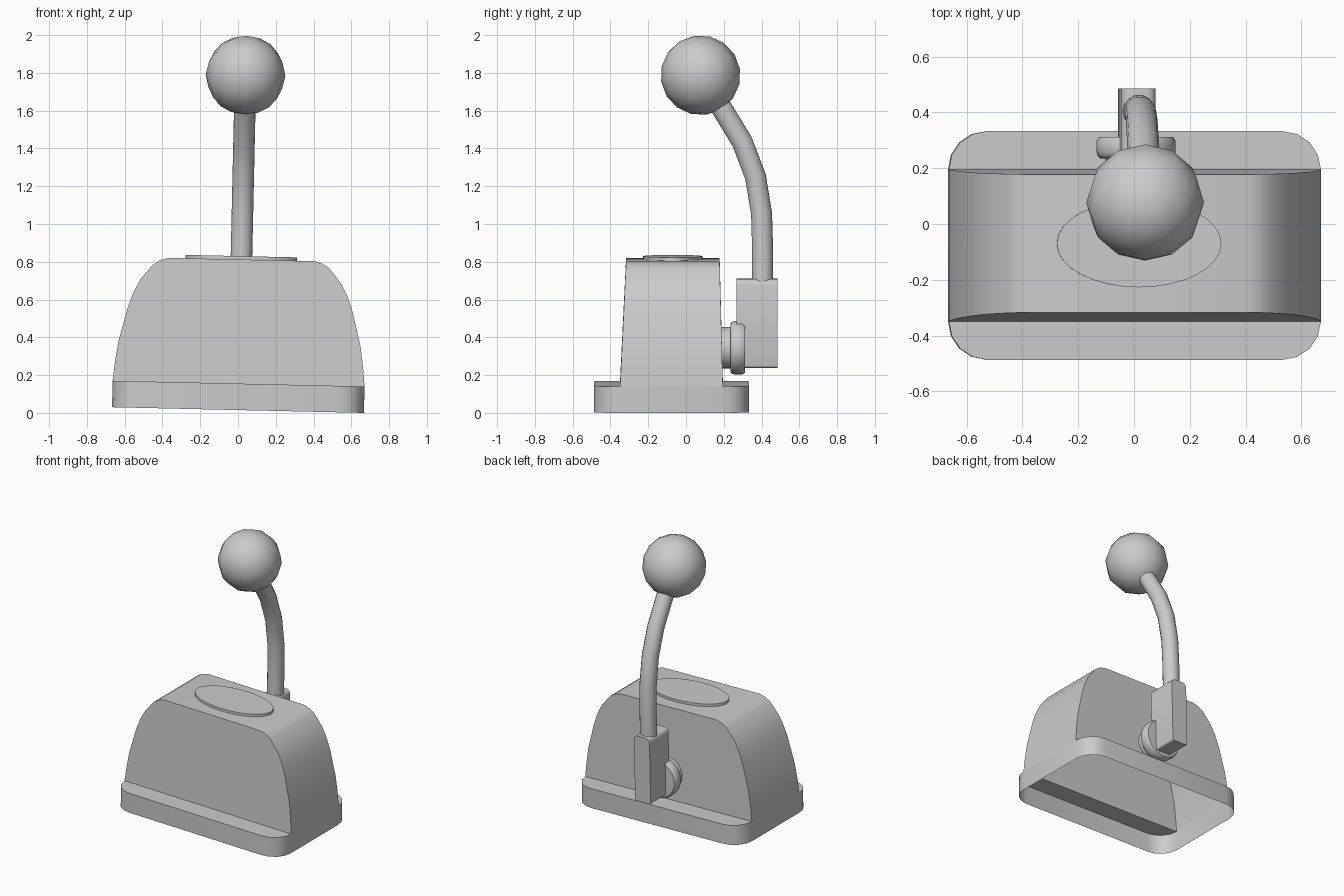
import bpy, bmesh, math
from mathutils import Matrix, Vector

if "Cube" in bpy.data.objects:
    bpy.data.objects.remove(bpy.data.objects["Cube"])

# The whole model leans slightly to the right
TILT = Matrix.Translation((0, 0, 0.015)) @ Matrix.Rotation(0.0225, 4, 'Y')


def finish(bm, name, angle=35):
    bmesh.ops.recalc_face_normals(bm, faces=bm.faces)
    bm.transform(TILT)
    me = bpy.data.meshes.new(name)
    bm.to_mesh(me)
    bm.free()
    ob = bpy.data.objects.new(name, me)
    bpy.context.collection.objects.link(ob)
    bpy.ops.object.select_all(action='DESELECT')
    ob.select_set(True)
    bpy.context.view_layer.objects.active = ob
    bpy.ops.object.shade_smooth_by_angle(angle=math.radians(angle))
    return ob


def loft(name, rings, angle=35):
    """Skin closed rings of points and cap both ends."""
    bm = bmesh.new()
    loops = [[bm.verts.new(p) for p in ring] for ring in rings]
    n = len(loops[0])
    for a, b in zip(loops, loops[1:]):
        for i in range(n):
            j = (i + 1) % n
            bm.faces.new((a[i], a[j], b[j], b[i]))
    bm.faces.new(loops[0])
    bm.faces.new(loops[-1])
    return finish(bm, name, angle)


def circle(center, u, v, r, n):
    c, u, v = Vector(center), Vector(u), Vector(v)
    return [c + r * (math.cos(t) * u + math.sin(t) * v)
            for t in (2 * math.pi * i / n for i in range(n))]


# Base skirt: rounded rectangle, open underneath, with front and back ledges
H, W, Y0, Y1, R = 0.14, 0.667, -0.487, 0.333, 0.138
outline = []
for cx, cy, start in ((W - R, Y1 - R, 0), (R - W, Y1 - R, 90),
                      (R - W, Y0 + R, 180), (W - R, Y0 + R, 270)):
    for k in range(5):
        t = math.radians(start + 22.5 * k)
        outline.append((cx + R * math.cos(t), cy + R * math.sin(t)))
bm = bmesh.new()
low = [bm.verts.new((x, y, 0)) for x, y in outline]
top = [bm.verts.new((x, y, H)) for x, y in outline]
for i in range(20):
    j = (i + 1) % 20
    bm.faces.new((low[i], low[j], top[j], top[i]))
bm.faces.new(top[:10])
bm.faces.new(top[10:])
finish(bm, "base_skirt")

# Housing: arched profile, narrowing towards the top, open underneath
half = [(W, H), (0.657, 0.24), (0.641, 0.35), (0.596, 0.53), (0.568, 0.61),
        (0.532, 0.68), (0.467, 0.76), (0.43, 0.784), (0.385, 0.797)]
profile = half + [(-x, z) for x, z in reversed(half)]
bm = bmesh.new()
front, back = [], []
for x, z in profile:
    f = (z - H) / (0.797 - H)
    front.append(bm.verts.new((x, Y0 + R + 0.032 * f, z)))
    back.append(bm.verts.new((x, Y1 - R - 0.017 * f, z)))
for i in range(len(profile) - 1):
    bm.faces.new((front[i], front[i + 1], back[i + 1], back[i]))
bm.faces.new(front)
bm.faces.new(back)
finish(bm, "housing")

# Oval plate on top of the housing
loft("top_plate", [[(0.295 * math.cos(t), -0.07 + 0.157 * math.sin(t), z)
                    for t in (2 * math.pi * i / 32 for i in range(32))]
                   for z in (0.785, 0.815)])

# Pivot hub with a wider rounded flange on the back
X, Y, Z = (1, 0, 0), (0, 1, 0), (0, 0, 1)
loft("pivot_hub", [circle((0, y, 0.33), X, Z, r, 24) for y, r in
                   ((0.17, 0.11), (0.235, 0.11), (0.235, 0.128), (0.245, 0.138),
                    (0.26, 0.142), (0.298, 0.142), (0.312, 0.132))], 50)

# Lever block with rounded upper and lower corners
bx, z0, z1, c = 0.062, 0.225, 0.695, 0.03
block = []
for sx, zc, start in ((1, z1 - c, 0), (-1, z1 - c, 90),
                      (-1, z0 + 0.012, 180), (1, z0 + 0.012, 270)):
    r = c if zc > 0.5 else 0.012
    for k in range(4):
        t = math.radians(start + 30 * k)
        block.append((sx * (bx - r) + r * math.cos(t), zc + r * math.sin(t)))
loft("lever_block", [[(x, y, z) for x, z in block] for y in (0.267, 0.485)])

# Curved lever stem
path = [Vector((0, y, z)) for y, z in
        ((0.405, 0.66), (0.406, 0.84), (0.4, 1.04), (0.368, 1.235),
         (0.298, 1.42), (0.182, 1.61), (0.1, 1.74))]
rings = []
for i, p in enumerate(path):
    d = (path[min(i + 1, len(path) - 1)] - path[max(i - 1, 0)]).normalized()
    rings.append(circle(p, X, Vector(X).cross(d), 0.057, 14))
loft("lever_stem", rings)

# Ball knob, facing along the stem
bm = bmesh.new()
bmesh.ops.create_uvsphere(bm, u_segments=12, v_segments=8, radius=0.211,
                          matrix=Matrix.Translation((0, 0.077, 1.773)) @ Matrix.Rotation(0.55, 4, 'X'))
finish(bm, "ball_knob", 60)
